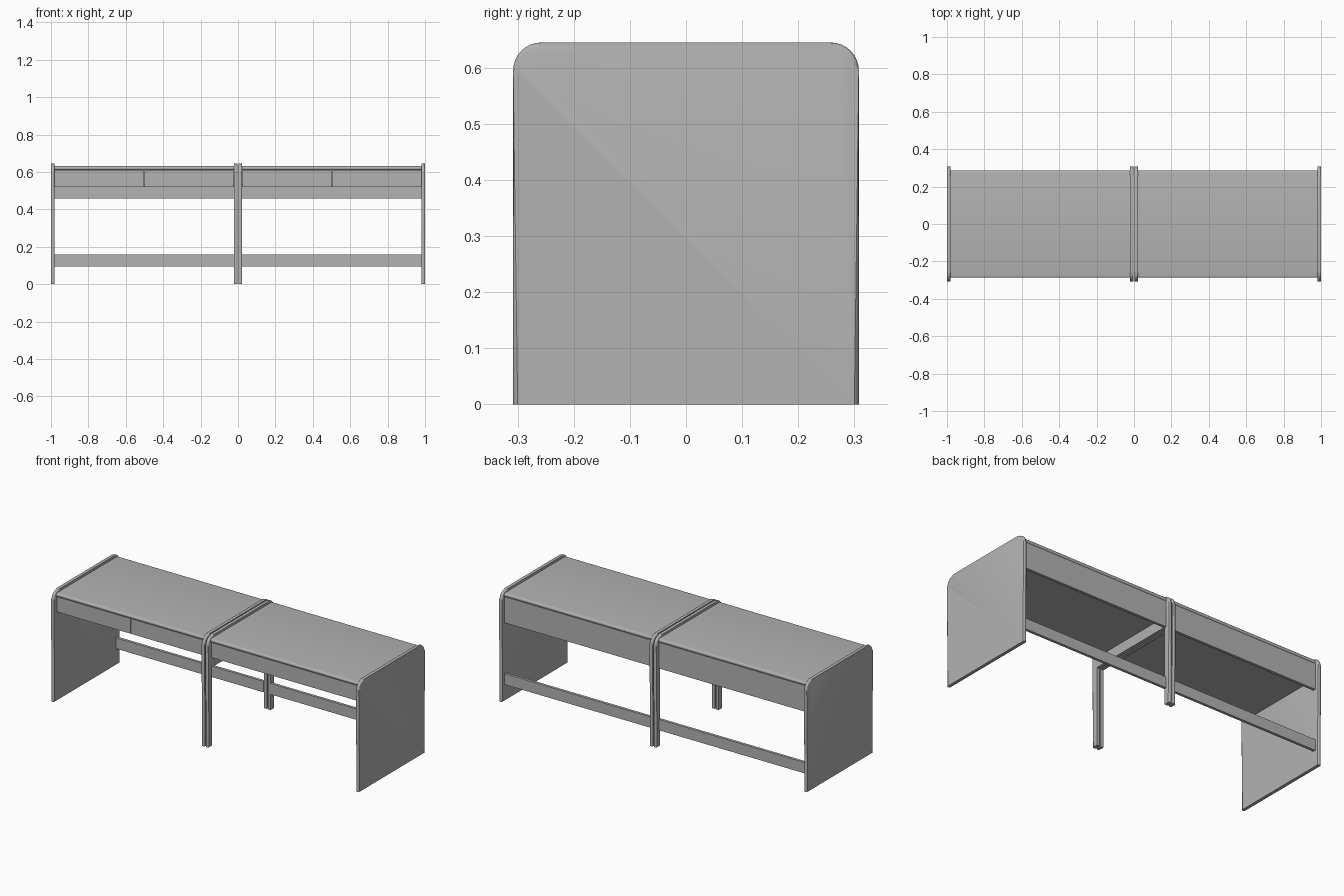
import bpy, bmesh, math

if "Cube" in bpy.data.objects:
    bpy.data.objects.remove(bpy.data.objects["Cube"])

T = 0.019            # side frame thickness
HALF_D, H = 0.308, 0.645

grey = bpy.data.materials.new("plain_grey")
grey.diffuse_color = (0.45, 0.45, 0.45, 1)
grey.use_nodes = True
grey.node_tree.nodes["Principled BSDF"].inputs["Base Color"].default_value = grey.diffuse_color


def finish(bm, name):
    bmesh.ops.recalc_face_normals(bm, faces=bm.faces)
    me = bpy.data.meshes.new(name)
    bm.to_mesh(me)
    bm.free()
    ob = bpy.data.objects.new(name, me)
    bpy.context.collection.objects.link(ob)
    me.materials.append(grey)
    bpy.ops.object.select_all(action='DESELECT')
    ob.select_set(True)
    bpy.context.view_layer.objects.active = ob
    bpy.ops.object.shade_smooth_by_angle(angle=math.radians(35))
    return ob


def box(name, x, y, z, nose=0):
    """Box from ranges; nose rounds the long edges running along x."""
    bm = bmesh.new()
    bmesh.ops.create_cube(bm, size=1)
    for v in bm.verts:
        for i, (a, b) in enumerate((x, y, z)):
            v.co[i] = b if v.co[i] > 0 else a
    if nose:
        edges = [e for e in bm.edges
                 if abs(e.verts[0].co.x - e.verts[1].co.x) > 0.1]
        bmesh.ops.bevel(bm, geom=edges, offset=nose, segments=5,
                        profile=0.5, affect='EDGES')
    return finish(bm, name)


def side(name, x0, opening=None):
    """Round-cornered side profile; opening = (leg width, crossbar underside)."""
    r = 0.05
    outer = [(-HALF_D, 0)]
    for cy, a0 in ((-HALF_D + r, 180), (HALF_D - r, 90)):
        for i in range(9):
            a = math.radians(a0 - 90 * i / 8)
            outer.append((cy + r * math.cos(a), H - r + r * math.sin(a)))
    outer.append((HALF_D, 0))
    inner = []
    if opening:
        w, zb = opening
        yi = HALF_D - w
        inner = [(yi, 0), (yi, zb), (-yi, zb), (-yi, 0)]
    bm = bmesh.new()
    rings = [[bm.verts.new((x, y, z)) for y, z in outer + inner]
             for x in (x0, x0 + T)]
    n = len(rings[0])
    for ring in rings:
        bm.faces.new(ring)
    for i in range(n):
        j = (i + 1) % n
        bm.faces.new((rings[0][i], rings[0][j], rings[1][j], rings[1][i]))
    # round over the outer rim only
    rim = [bm.edges.get((ring[i], ring[i + 1]))
           for ring in rings for i in range(len(outer) - 1)]
    bmesh.ops.bevel(bm, geom=rim, offset=0.008, segments=4,
                    profile=0.5, affect='EDGES')
    return finish(bm, name)


# solid outer ends and the pair of open middle frames
side("left_end_panel", -1)
side("right_end_panel", 1 - T)
side("left_middle_frame", -0.003 - T, (0.036, 0.46))
side("right_middle_frame", 0.003, (0.036, 0.46))

# each desk bay
for tag, xa, xb in (("left", -1 + T, -0.003 - T), ("right", 0.003 + T, 1 - T)):
    xm = (xa + xb) / 2
    box(tag + "_desk_top", (xa, xb), (-0.287, 0.287), (0.61, 0.631), 0.009)
    box(tag + "_back_panel", (xa, xb), (0.268, 0.284), (0.457, 0.61))
    box(tag + "_stretcher", (xa, xb), (0.268, 0.284), (0.094, 0.158))
    box(tag + "_drawer_base", (xa, xb), (-0.264, 0.268), (0.52, 0.532))
    # two drawer fronts
    box(tag + "_drawer_front_a", (xa + 0.001, xm - 0.001), (-0.28, -0.264), (0.519, 0.608))
    box(tag + "_drawer_front_b", (xm + 0.001, xb - 0.001), (-0.28, -0.264), (0.519, 0.608))
